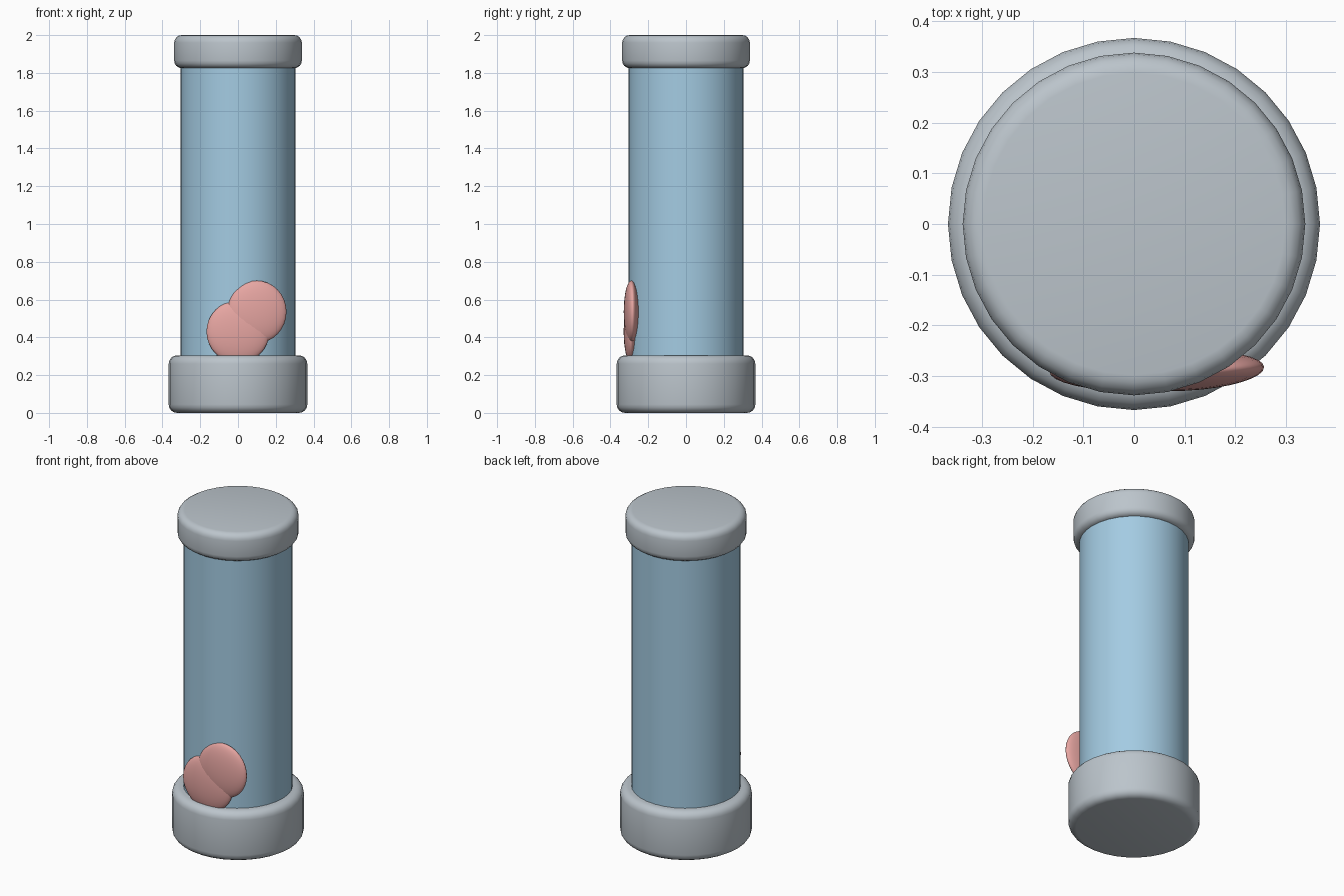
import bpy
import math

if "Cube" in bpy.data.objects:
    bpy.data.objects.remove(bpy.data.objects["Cube"])


def material(name, rgb):
    m = bpy.data.materials.new(name)
    m.diffuse_color = (*rgb, 1.0)
    m.use_nodes = True
    m.node_tree.nodes["Principled BSDF"].inputs["Base Color"].default_value = m.diffuse_color
    return m


GREY = material("cap grey", (0.50, 0.555, 0.60))
BLUE = material("pale blue", (0.37, 0.60, 0.765))
PINK = material("soft pink", (0.84, 0.40, 0.38))


def finish(obj, name, mat):
    obj.name = name
    obj.data.materials.append(mat)
    bpy.ops.object.shade_smooth_by_angle(angle=math.radians(35))


def drum(name, radius, z0, z1, mat, bevel=0.0):
    """Upright cylinder between two heights, with optional rounded rims."""
    bpy.ops.mesh.primitive_cylinder_add(vertices=32, radius=radius, depth=z1 - z0,
                                        location=(0, 0, (z0 + z1) / 2))
    obj = bpy.context.object
    if bevel:
        mod = obj.modifiers.new("rounded rims", 'BEVEL')
        mod.width = bevel
        mod.segments = 4
        mod.limit_method = 'ANGLE'
        mod.angle_limit = math.radians(40)
        bpy.ops.object.modifier_apply(modifier=mod.name)
    finish(obj, name, mat)


def blob(name, location, scale, turn):
    """Flattened ball pressed against the tube."""
    bpy.ops.mesh.primitive_uv_sphere_add(segments=32, ring_count=16, radius=1,
                                         location=location, rotation=(0, 0, turn))
    obj = bpy.context.object
    obj.scale = scale
    finish(obj, name, PINK)


# Base, tube and lid
drum("base", 0.367, 0.0, 0.305, GREY, 0.045)
drum("tube", 0.304, 0.25, 1.86, BLUE)
drum("lid", 0.338, 1.825, 2.0, GREY, 0.04)

# Two overlapping flat blobs low on the front
blob("lower_blob", (0.0, -0.291, 0.43), (0.167, 0.039, 0.165), 0.0)
blob("upper_blob", (0.10, -0.29, 0.535), (0.157, 0.039, 0.165), 0.05)
